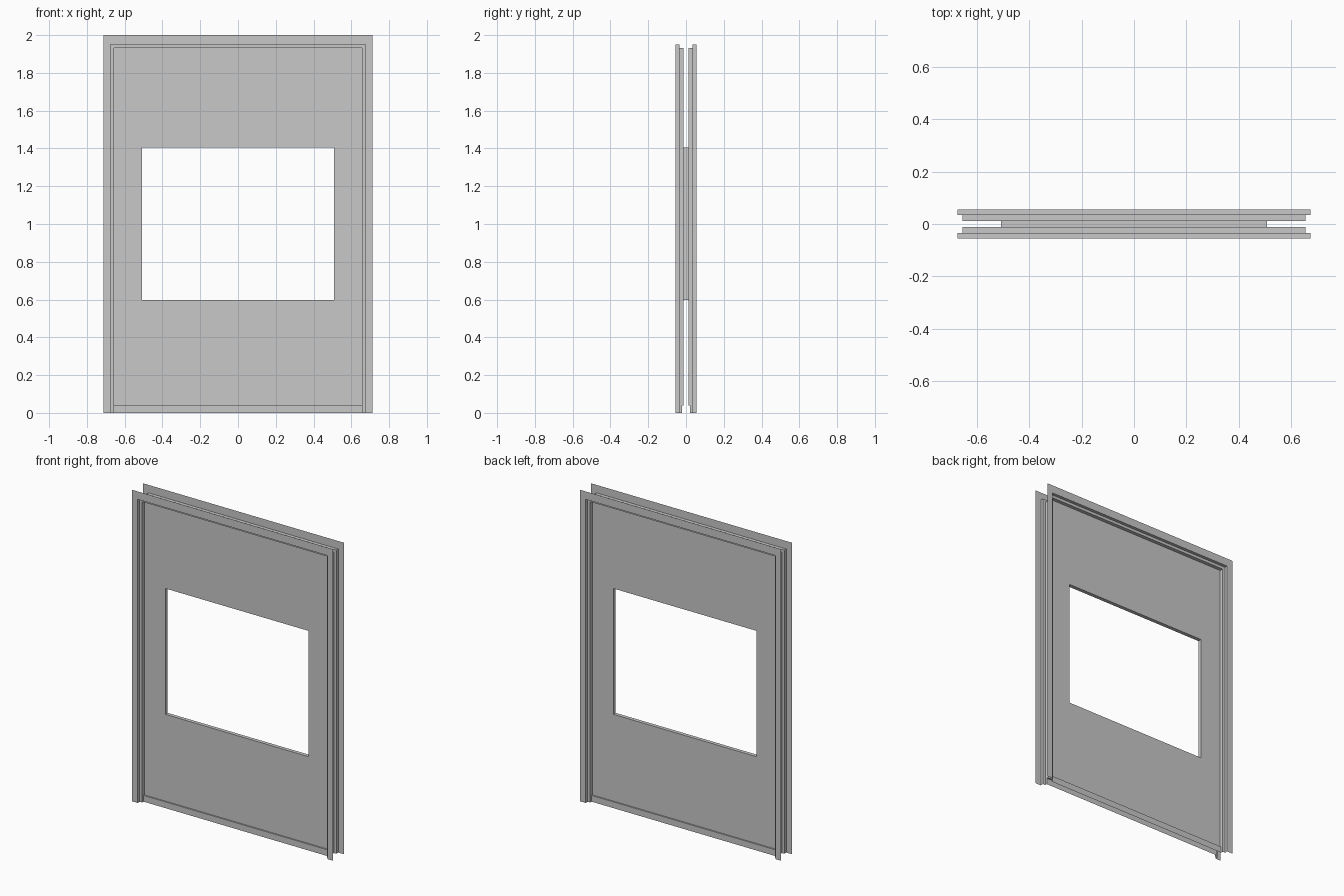
import bpy
import bmesh

cube = bpy.data.objects.get("Cube")
if cube:
    bpy.data.objects.remove(cube, do_unlink=True)

# One plain light grey for the whole door
grey = bpy.data.materials.new("light_grey")
grey.use_nodes = True
colour = (0.58, 0.58, 0.58, 1)
grey.diffuse_color = colour
grey.node_tree.nodes["Principled BSDF"].inputs["Base Color"].default_value = colour

# Depths in front of the centre plane
FACE, STEP, SILL, PANEL = 0.055, 0.035, 0.021, 0.012
# Half width and top of each frame outline
OUTER = (0.713, 2.0)
MIDDLE = (0.674, 1.949)
INNER = (0.656, 1.931)
SILL_TOP = 0.04
WINDOW = (0.508, 1.405)
WINDOW_BOTTOM = 0.597


def arch(outline, depth, bottom=0.0):
    """Outline up one side, over the top and down the other."""
    half, top = outline
    return [(-half, -depth, bottom), (-half, -depth, top),
            (half, -depth, top), (half, -depth, bottom)]


def build(name, strips, mirrored=True):
    """Make thin sheets, each bridging two rows of points."""
    bm = bmesh.new()
    for first, second, closed in strips:
        a = [bm.verts.new(p) for p in first]
        b = [bm.verts.new(p) for p in second]
        for i in range(len(a) if closed else len(a) - 1):
            j = (i + 1) % len(a)
            bm.faces.new((a[i], b[i], b[j], a[j]))
    bmesh.ops.remove_doubles(bm, verts=bm.verts, dist=0.0001)
    mesh = bpy.data.meshes.new(name)
    bm.to_mesh(mesh)
    bm.free()
    mesh.materials.append(grey)
    obj = bpy.data.objects.new(name, mesh)
    bpy.context.collection.objects.link(obj)
    if mirrored:
        mirror = obj.modifiers.new("other_side", "MIRROR")
        mirror.use_axis = (False, True, False)
        mirror.use_mirror_merge = False


# Stepped frame: flat face, reveal, narrow stop
rows = [arch(OUTER, FACE), arch(MIDDLE, FACE), arch(MIDDLE, STEP), arch(INNER, STEP)]
build("door_frame", [(a, b, False) for a, b in zip(rows, rows[1:])])

# Inner reveal, shallower beside the sill
half = INNER[0]
upper = (arch(INNER, STEP, SILL_TOP), arch(INNER, PANEL, SILL_TOP), False)
lower = [([(x, -STEP, z) for z in heights], [(x, -SILL, z) for z in heights], False)
         for x, heights in ((-half, (0, SILL_TOP)), (half, (SILL_TOP, 0)))]
build("frame_reveal", [upper] + lower)

# Raised sill strip along the bottom
section = [(-SILL, 0), (-SILL, SILL_TOP), (-PANEL, SILL_TOP)]
build("bottom_sill", [([(-half, y, z) for y, z in section],
                       [(half, y, z) for y, z in section], False)])

# Door panel with the window opening
opening = arch(WINDOW, PANEL, WINDOW_BOTTOM)
build("door_panel", [(arch(INNER, PANEL, SILL_TOP), opening, True)])

# Lining through the opening
build("window_lining", [(opening, arch(WINDOW, -PANEL, WINDOW_BOTTOM), True)], mirrored=False)
